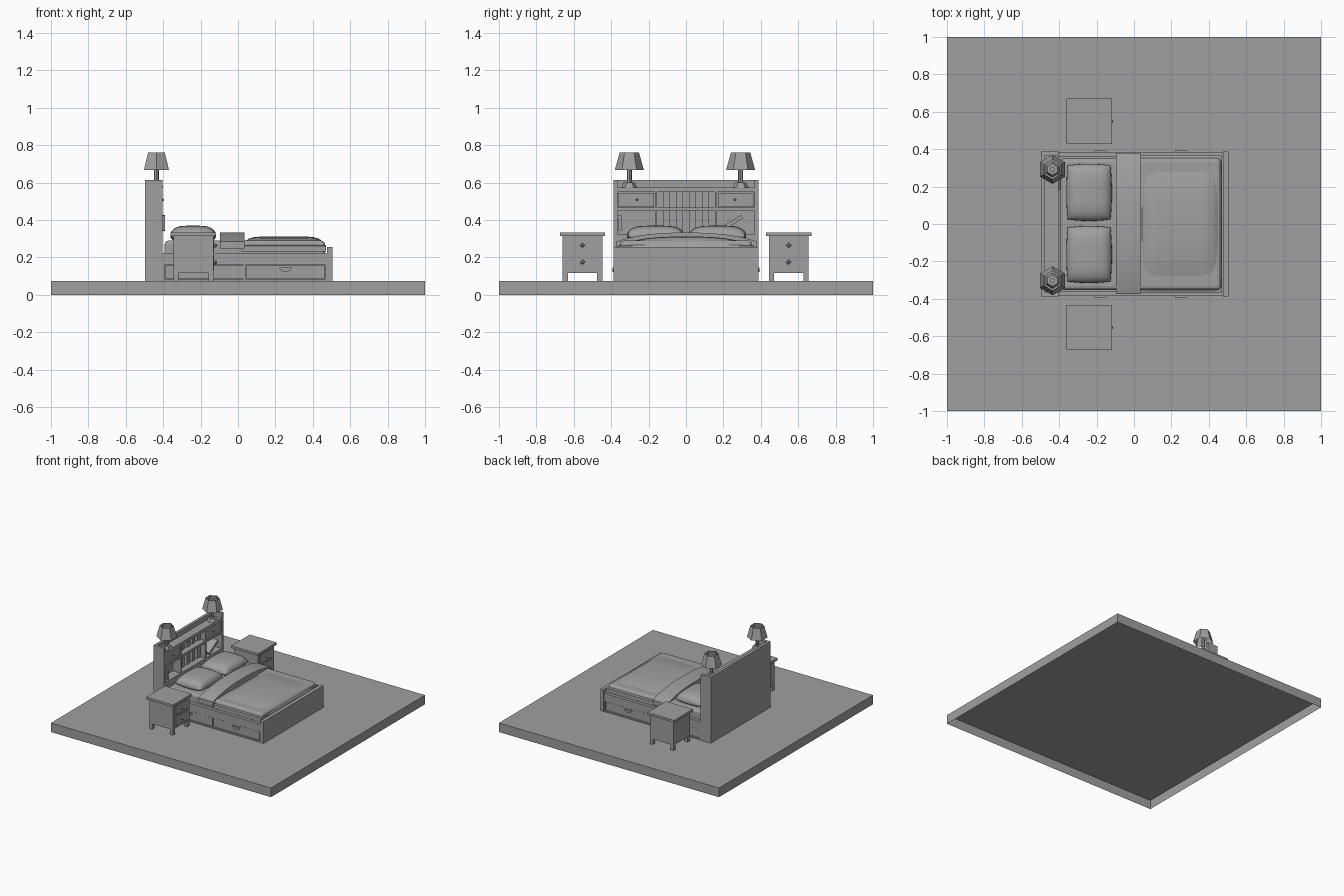
import bpy, bmesh, math
from mathutils import Matrix

cube = bpy.data.objects.get("Cube")
if cube:
    bpy.data.objects.remove(cube)

GREY = (0.35, 0.35, 0.35, 1)
mat = bpy.data.materials.new("plain grey")
mat.use_nodes = True
mat.diffuse_color = GREY
mat.node_tree.nodes["Principled BSDF"].inputs["Base Color"].default_value = GREY


def finish(name, bm, smooth=False):
    bmesh.ops.recalc_face_normals(bm, faces=bm.faces)
    me = bpy.data.meshes.new(name)
    bm.to_mesh(me)
    bm.free()
    me.materials.append(mat)
    ob = bpy.data.objects.new(name, me)
    bpy.context.collection.objects.link(ob)
    if smooth:
        bpy.ops.object.select_all(action='DESELECT')
        ob.select_set(True)
        bpy.context.view_layer.objects.active = ob
        bpy.ops.object.shade_smooth_by_angle(angle=math.radians(40))
    return ob


def box(name, x, y, z, tilt=0):
    """Box from (min, max) pairs, optionally tilted about x."""
    bm = bmesh.new()
    size = [abs(b - a) for a, b in (x, y, z)]
    mid = [(a + b) / 2 for a, b in (x, y, z)]
    m = Matrix.Translation(mid) @ Matrix.Rotation(tilt, 4, 'X') @ Matrix.Diagonal((*size, 1))
    bmesh.ops.create_cube(bm, size=1, matrix=m)
    return finish(name, bm)


def cone(name, at, r1, r2, h, sides, caps=True, axis='Z', smooth=False):
    bm = bmesh.new()
    m = Matrix.Translation(at)
    if axis == 'X':
        m = m @ Matrix.Rotation(math.pi / 2, 4, 'Y')
    m = m @ Matrix.Translation((0, 0, h / 2))
    bmesh.ops.create_cone(bm, cap_ends=caps, segments=sides, radius1=r1, radius2=r2, depth=h, matrix=m)
    return finish(name, bm, smooth)


def cushion(name, x, y, top, bottom, pinch=0, n=16):
    """Soft slab: top and bottom are height functions of u, v in -1..1."""
    bm = bmesh.new()
    cx, cy = sum(x) / 2, sum(y) / 2
    hx, hy = abs(x[1] - x[0]) / 2, abs(y[1] - y[0]) / 2
    layers = []
    for f in (top, bottom):
        rows = []
        for i in range(n + 1):
            u = math.sin((2 * i / n - 1) * math.pi / 2)
            row = []
            for j in range(n + 1):
                v = math.sin((2 * j / n - 1) * math.pi / 2)
                px = cx + hx * u * (1 - pinch * v * v)
                py = cy + hy * v * (1 - pinch * u * u)
                row.append(bm.verts.new((px, py, f(u, v))))
            rows.append(row)
        for i in range(n):
            for j in range(n):
                bm.faces.new((rows[i][j], rows[i + 1][j], rows[i + 1][j + 1], rows[i][j + 1]))
        layers.append(rows)
    a, b = layers
    for i in range(n):
        for k in (0, n):
            bm.faces.new((a[i][k], a[i + 1][k], b[i + 1][k], b[i][k]))
            bm.faces.new((a[k][i], a[k][i + 1], b[k][i + 1], b[k][i]))
    return finish(name, bm, True)


# Floor slab, open underneath
FLOOR = 0.075
bm = bmesh.new()
bmesh.ops.create_cube(bm, size=1, matrix=Matrix.Translation((0, 0, FLOOR / 2)) @ Matrix.Diagonal((2, 2, FLOOR, 1)))
bmesh.ops.delete(bm, geom=[f for f in bm.faces if f.normal.z < -0.5], context='FACES')
floor = finish("floor", bm)
if floor.data.polygons[0].normal.length and any(p.normal.z < -0.5 for p in floor.data.polygons):
    floor.data.flip_normals()

# Headboard case with shelves
BACK, FRONT = -0.497, -0.403
box("headboard_back", (BACK, -0.475), (-0.388, 0.388), (FLOOR, 0.615))
for z0, z1 in ((0.55, 0.575), (0.45, 0.468), (0.30, 0.325)):
    box("headboard_shelf", (-0.475, FRONT), (-0.37, 0.37), (z0, z1))
box("headboard_lower_panel", (-0.475, FRONT), (-0.37, 0.37), (FLOOR, 0.30))
for s in (-1, 1):
    box("headboard_side", (BACK, FRONT), (s * 0.365, s * 0.388), (FLOOR, 0.615))
    box("headboard_divider", (-0.475, FRONT), (s * 0.155, s * 0.167), (0.30, 0.55))
    box("headboard_drawer", (-0.475, -0.408), (s * 0.172, s * 0.36), (0.473, 0.545))
    cone("headboard_knob", (-0.408, s * 0.262, 0.508), 0.008, 0.004, 0.012, 4, axis='X')
for i in range(-2, 3):
    box("headboard_slat", (-0.475, -0.45), (i * 0.068 - 0.019, i * 0.068 + 0.019), (0.325, 0.55))

# Books on the open shelves
box("upright_book", (-0.46, -0.39), (-0.363, -0.343), (0.345, 0.425), 0.08)
box("leaning_book", (-0.46, -0.39), (0.18, 0.31), (0.375, 0.395), 0.55)

# Lamps
for y in (-0.303, 0.292):
    cone("lamp_foot", (-0.436, y, 0.575), 0.042, 0.03, 0.025, 6)
    cone("lamp_stem", (-0.436, y, 0.60), 0.013, 0.013, 0.10, 8, smooth=True)
    cone("lamp_shade", (-0.436, y, 0.668), 0.0775, 0.052, 0.092, 6, caps=False)

# Bed frame with side drawers
box("bed_base", (FRONT, 0.478), (-0.368, 0.368), (FLOOR, 0.205))
box("footboard", (0.476, 0.505), (-0.388, 0.388), (FLOOR, 0.255))
for s in (-1, 1):
    side = (s * 0.36, s * 0.386)
    box("side_rail", (FRONT, 0.478), side, (0.16, 0.225))
    box("bottom_rail", (FRONT, 0.478), side, (FLOOR, 0.084))
    for x in (FRONT, 0.03, 0.468):
        box("rail_post", (x, x + 0.01), side, (0.084, 0.16))
    for x in (-0.388, 0.045):
        box("bed_drawer", (x, x + 0.418), (s * 0.36, s * 0.380), (0.088, 0.156))
        # Half-round cup handle
        bm = bmesh.new()
        m = Matrix.Translation((x + 0.209, s * 0.385, 0.146)) @ Matrix.Rotation(math.pi / 2, 4, 'X')
        bmesh.ops.create_cone(bm, cap_ends=True, segments=16, radius1=0.033, radius2=0.033, depth=0.014,
                              matrix=m @ Matrix.Diagonal((1, 0.7, 1, 1)))
        bmesh.ops.bisect_plane(bm, geom=bm.verts[:] + bm.edges[:] + bm.faces[:],
                               plane_co=(0, 0, 0.146), plane_no=(0, 0, 1), clear_outer=True)
        bmesh.ops.holes_fill(bm, edges=bm.edges)
        finish("bed_drawer_handle", bm)

# Mattress and bedding
mattress = box("mattress", (-0.392, 0.465), (-0.352, 0.352), (0.20, 0.29))
bev = mattress.modifiers.new("soft_edges", 'BEVEL')
bev.width, bev.segments = 0.02, 3
cushion("comforter", (0.02, 0.47), (-0.365, 0.365),
        lambda u, v: 0.262 + 0.05 * (1 - abs(u) ** 8) * (1 - abs(v) ** 3),
        lambda u, v: 0.228)
cushion("folded_blanket", (-0.095, 0.036), (-0.375, 0.38),
        lambda u, v: 0.285 + 0.048 * (1 - abs(v) ** 2.6),
        lambda u, v: 0.245)


def puff(u, v):
    return max(0, (1 - u ** 4) * (1 - v ** 4)) ** 0.5


for y in (-0.163, 0.169):
    cushion("pillow", (-0.362, -0.118), (y - 0.153, y + 0.153),
            lambda u, v: 0.316 + 0.054 * puff(u, v),
            lambda u, v: 0.312 - 0.03 * puff(u, v), pinch=0.06)

# Nightstands
for c in (-0.553, 0.549):
    box("nightstand_top", (-0.362, -0.118), (c - 0.121, c + 0.121), (0.315, 0.334))
    box("nightstand_body", (-0.345, -0.134), (c - 0.104, c + 0.104), (0.118, 0.315))
    for s in (-1, 1):
        for x in (-0.345, -0.158):
            box("nightstand_leg", (x, x + 0.028), (c + s * 0.078, c + s * 0.106), (FLOOR, 0.315))
    for z0, z1 in ((0.228, 0.303), (0.137, 0.213)):
        box("nightstand_drawer", (-0.14, -0.127), (c - 0.073, c + 0.073), (z0, z1))
        cone("nightstand_knob", (-0.127, c, (z0 + z1) / 2), 0.014, 0.006, 0.014, 4, axis='X')
